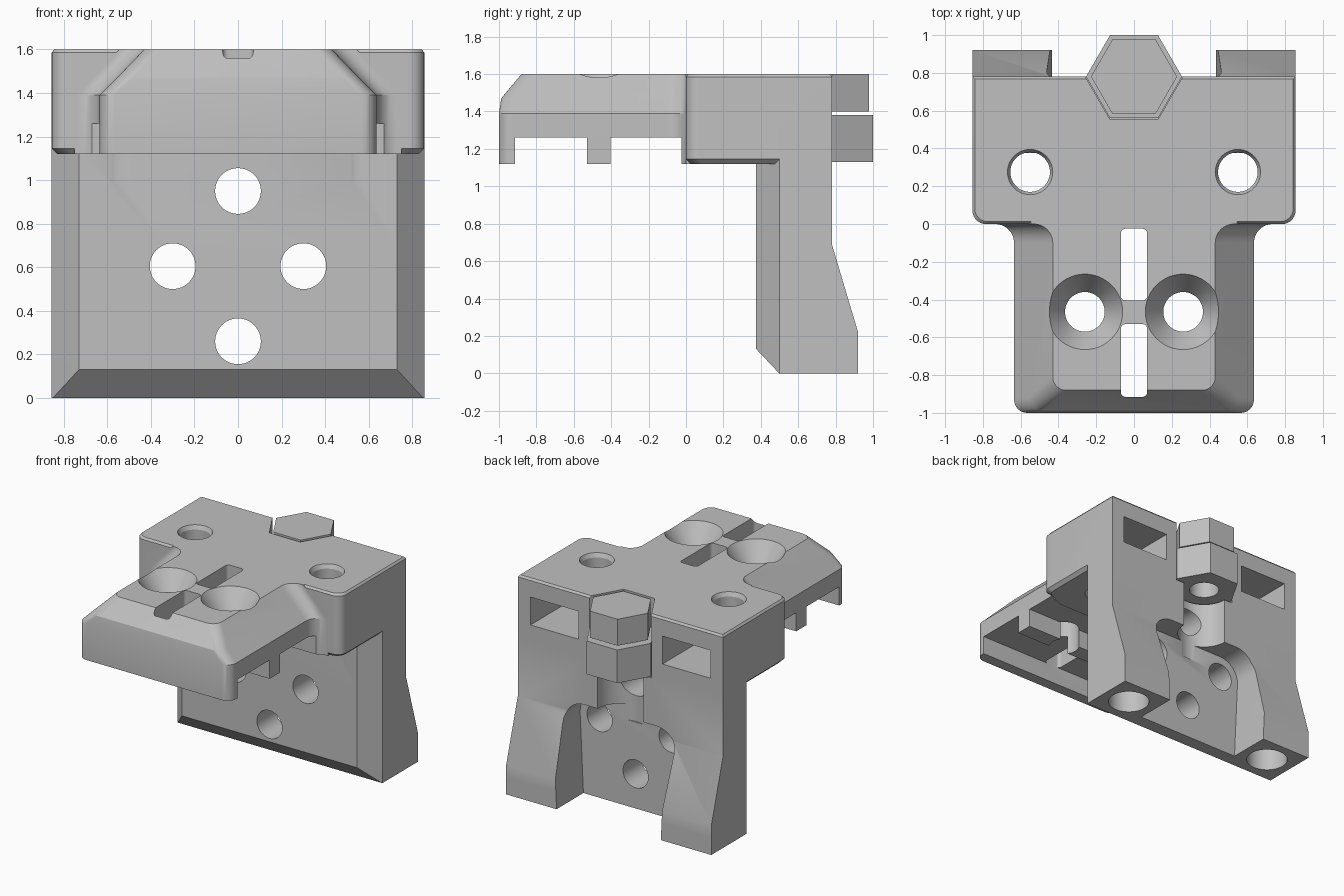
import bpy, bmesh, math
from mathutils import Vector

cube = bpy.data.objects.get("Cube")
if cube:
    bpy.data.objects.remove(cube, do_unlink=True)

grey = bpy.data.materials.new("plain grey")
grey.use_nodes = True
COLOUR = (0.53, 0.53, 0.53, 1)
grey.diffuse_color = COLOUR
grey.node_tree.nodes["Principled BSDF"].inputs["Base Color"].default_value = COLOUR


def loft(name, rings):
    """Closed solid through rings of 3D points."""
    bm = bmesh.new()
    loops = [[bm.verts.new(p) for p in ring] for ring in rings]
    n = len(loops[0])
    for a, b in zip(loops, loops[1:]):
        for i in range(n):
            j = (i + 1) % n
            bm.faces.new((a[i], a[j], b[j], b[i]))
    bm.faces.new(loops[0][::-1])
    bm.faces.new(loops[-1])
    bmesh.ops.recalc_face_normals(bm, faces=bm.faces)
    mesh = bpy.data.meshes.new(name)
    bm.to_mesh(mesh)
    bm.free()
    mesh.materials.append(grey)
    ob = bpy.data.objects.new(name, mesh)
    bpy.context.collection.objects.link(ob)
    return ob


def at_z(pts, z):
    return [(x, y, z) for x, y in pts]


def at_y(pts, y):
    return [(x, y, z) for x, z in pts]


def circle(cx, cy, r, n=48):
    return [(cx + r * math.cos(math.tau * i / n), cy + r * math.sin(math.tau * i / n))
            for i in range(n)]


def rect(x0, x1, y0, y1):
    return [(x0, y0), (x1, y0), (x1, y1), (x0, y1)]


def rounded(corners, seg=8):
    """Round each (x, y, radius) corner of an outline."""
    out = []
    for i, (x, y, r) in enumerate(corners):
        p = Vector((x, y))
        if r == 0:
            out.append((x, y))
            continue
        a = (Vector(corners[i - 1][:2]) - p).normalized()
        b = (Vector(corners[(i + 1) % len(corners)][:2]) - p).normalized()
        half = a.angle(b) / 2
        start, end = p + a * r / math.tan(half), p + b * r / math.tan(half)
        centre = p + (a + b).normalized() * r / math.sin(half)
        u, v = start - centre, end - centre
        sweep = u.angle(v)
        for k in range(seg + 1):
            t = k / seg
            q = centre + (u * math.sin((1 - t) * sweep) + v * math.sin(t * sweep)) / math.sin(sweep)
            out.append(tuple(q))
    return out


def mirrored(half):
    """Complete an outline from its +x half, front to back."""
    return half + [(-p[0], *p[1:]) for p in reversed(half)]


def boolean(target, tool, operation="DIFFERENCE"):
    tool.hide_render = True
    mod = target.modifiers.new("bool", "BOOLEAN")
    mod.operation = operation
    mod.solver = "EXACT"
    mod.object = tool
    bpy.context.view_layer.objects.active = target
    bpy.ops.object.modifier_apply(modifier=mod.name)
    bpy.data.objects.remove(tool, do_unlink=True)


# Upper block with rounded front corners and eased edges
def block_ring(inset, z):
    w = 0.855 - inset
    half = [(w, inset, 0.07), (w, 0.78 - inset, 0)]
    return at_z(rounded(mirrored(half)), z)


body = loft("bracket_body", [block_ring(i, z) for i, z in
                             ((0.025, 1.12), (0, 1.145), (0, 1.585), (0.012, 1.6))])


# Lower column with chamfered front and flared feet
def column_ring(z, x, front, side, back):
    return at_z(mirrored([(x, front), (0.855, side), (0.855, back)]), z)


column = loft("column", [
    column_ring(0, 0.85, 0.498, 0.5, 0.92),
    column_ring(0.13, 0.73, 0.375, 0.5, 0.92),
    column_ring(0.22, 0.73, 0.375, 0.5, 0.92),
    column_ring(0.69, 0.73, 0.375, 0.5, 0.78),
    column_ring(1.3, 0.73, 0.375, 0.5, 0.78)])
boolean(body, column, "UNION")


# Front arm with sloped upper edges, blended into the block
def arm_ring(z, dx, dy):
    half = [(0.635 - dx, dy - 1, 0.07), (0.635 - dx, 0, 0.1),
            (0.75 - dx, 0, 0), (0.75 - dx, 0.1, 0)]
    return at_z(rounded(mirrored(half)), z)


arm = loft("arm", [arm_ring(1.12, 0, 0), arm_ring(1.39, 0, 0),
                   arm_ring(1.47, 0.08, 0.012), arm_ring(1.6, 0.205, 0.12)])
boolean(body, arm, "UNION")

# Underside channels and the long slots above them
for y0, y1 in ((-0.915, -0.53), (-0.405, -0.025)):
    channel = rect(-1, 1, y0, y1)
    boolean(body, loft("channel_cutter", [at_z(channel, 1.0), at_z(channel, 1.26)]))
    slot = rounded([(x, y, 0.025) for x, y in rect(-0.07, 0.07, y0, y1)])
    boolean(body, loft("slot_cutter", [at_z(slot, 1.0), at_z(slot, 1.7)]))

# Rear pocket between the feet
half = [(0.43, -0.1, 0), (0.47, 0.77, 0.16)]
pocket = rounded(mirrored(half))
boolean(body, loft("pocket_cutter", [at_y(pocket, 0.6), at_y(pocket, 1.2)]))

# Vertical bolt recess and hexagonal seat
recess = circle(0, 0.78, 0.19)
boolean(body, loft("recess_cutter", [at_z(recess, 0.65), at_z(recess, 1.2)]))
seat = circle(0, 0.78, 0.258, 6)
boolean(body, loft("seat_cutter", [at_z(seat, 1.12), at_z(seat, 1.7)]))

# Holes through the column plate
for x, z in ((0, 0.95), (-0.3, 0.605), (0.3, 0.605), (0, 0.26)):
    hole = circle(x, z, 0.105)
    boolean(body, loft("plate_hole_cutter", [at_y(hole, 0.2), at_y(hole, 0.75)]))

for s in (-1, 1):
    # Countersunk arm holes
    boolean(body, loft("countersink_cutter", [
        at_z(circle(s * 0.26, -0.465, r), z)
        for z, r in ((1.0, 0.105), (1.46, 0.105), (1.6, 0.2), (1.7, 0.2))]))
    # Vertical block holes
    boolean(body, loft("block_hole_cutter", [
        at_z(circle(s * 0.55, 0.275, r), z)
        for z, r in ((1.0, 0.105), (1.57, 0.105), (1.6, 0.12), (1.7, 0.12))]))
    # Rear nut slots
    nut = rect(s * 0.55 - 0.2, s * 0.55 + 0.2, 1.25, 1.46)
    boolean(body, loft("nut_slot_cutter", [at_y(nut, 0.1), at_y(nut, 1.0)]))
    # Round sockets under the feet
    socket = circle(s * 0.645, 0.71, 0.145)
    boolean(body, loft("socket_cutter", [at_z(socket, -0.1), at_z(socket, 0.25)]))

# Hexagonal bolt head and nut with a bore
bolt = loft("bolt_head", [at_z(circle(0, 0.78, 0.228, 6), z) for z in (1.4, 1.6)])
nut_part = loft("hex_nut", [at_z(circle(0, 0.78, 0.254, 6), z) for z in (1.13, 1.38)])
bore = circle(0, 0.78, 0.105)
boolean(nut_part, loft("bore_cutter", [at_z(bore, 1.0), at_z(bore, 1.5)]))

for ob in (body, bolt, nut_part):
    bpy.ops.object.select_all(action="DESELECT")
    ob.select_set(True)
    bpy.context.view_layer.objects.active = ob
    bpy.ops.object.shade_smooth_by_angle(angle=math.radians(25))
